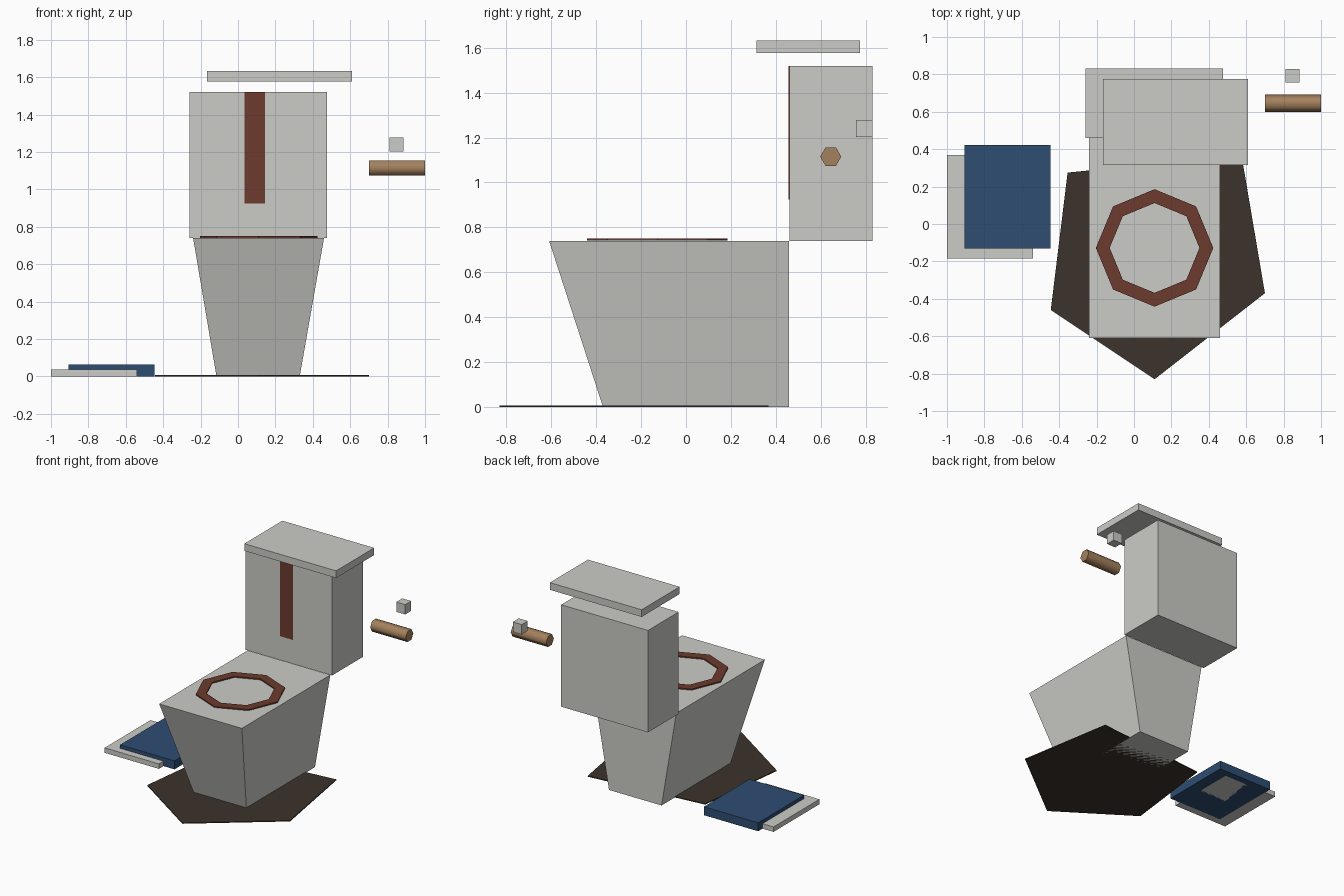
import bpy, bmesh, math
from mathutils import Matrix

cube = bpy.data.objects.get("Cube")
if cube:
    bpy.data.objects.remove(cube, do_unlink=True)


def material(name, rgb):
    m = bpy.data.materials.new(name)
    m.use_nodes = True
    colour = (*rgb, 1)
    m.diffuse_color = colour
    bsdf = next(n for n in m.node_tree.nodes if n.type == 'BSDF_PRINCIPLED')
    bsdf.inputs["Base Color"].default_value = colour
    bsdf.inputs["Roughness"].default_value = 0.8
    return m


porcelain = material("porcelain grey", (0.6, 0.6, 0.57))
rust = material("rust red", (0.15, 0.043, 0.026))
blue = material("faded blue", (0.027, 0.075, 0.17))
grime = material("dark grime", (0.045, 0.033, 0.025))
cardboard = material("cardboard brown", (0.37, 0.22, 0.11))


def finish(name, bm, mat):
    bmesh.ops.recalc_face_normals(bm, faces=bm.faces)
    mesh = bpy.data.meshes.new(name)
    bm.to_mesh(mesh)
    bm.free()
    mesh.materials.append(mat)
    ob = bpy.data.objects.new(name, mesh)
    bpy.context.collection.objects.link(ob)
    return ob


def loft(name, rings, mat, closed=False):
    """Skin matching rings of points; cap the ends, or join last to first."""
    bm = bmesh.new()
    loops = [[bm.verts.new(p) for p in ring] for ring in rings]
    n = len(loops[0])
    pairs = list(zip(loops, loops[1:]))
    if closed:
        pairs.append((loops[-1], loops[0]))
    else:
        bm.faces.new(loops[0])
        bm.faces.new(loops[-1])
    for a, b in pairs:
        for i in range(n):
            j = (i + 1) % n
            bm.faces.new((a[i], a[j], b[j], b[i]))
    return finish(name, bm, mat)


def rect(x, y, z):
    return [(x[0], y[0], z), (x[1], y[0], z), (x[1], y[1], z), (x[0], y[1], z)]


def box(name, x, y, z, mat):
    return loft(name, [rect(x, y, h) for h in z], mat)


# Bowl: tapered block with a straight back
loft("bowl", [rect((-0.115, 0.33), (-0.37, 0.46), 0),
              rect((-0.24, 0.46), (-0.61, 0.46), 0.74)], porcelain)

# Tank, its shifted lid, and the stain down its front
box("tank", (-0.26, 0.475), (0.461, 0.831), (0.74, 1.52), porcelain)
box("tank_lid", (-0.167, 0.61), (0.315, 0.775), (1.577, 1.632), porcelain)
box("tank_stain", (0.035, 0.145), (0.456, 0.461), (0.925, 1.52), rust)


# Octagonal seat ring
def octagon(r, z):
    return [(0.11 + r * math.cos(i * math.pi / 4),
             -0.128 + r * math.sin(i * math.pi / 4), z) for i in range(8)]


loft("seat_ring", [octagon(0.314, 0.741), octagon(0.314, 0.75),
                   octagon(0.24, 0.75), octagon(0.24, 0.741)], rust, closed=True)

# Uneven grime patch on the floor
patch = [(0.11, -0.83), (0.70, -0.37), (0.575, 0.367), (-0.355, 0.275), (-0.445, -0.46)]
loft("floor_grime", [[(x, y, z) for x, y in patch] for z in (0, 0.007)], grime)

# Two flat slabs beside the bowl
box("lower_slab", (-1.0, -0.54), (-0.185, 0.37), (0, 0.038), porcelain)
box("upper_slab", (-0.907, -0.447), (-0.13, 0.422), (0, 0.065), blue)

# Paper core and the small bracket
bm = bmesh.new()
bmesh.ops.create_cone(bm, cap_ends=True, segments=6, radius1=0.047, radius2=0.047, depth=0.3)
turn = Matrix.Rotation(math.radians(90), 4, 'Y')
bmesh.ops.transform(bm, matrix=turn, verts=bm.verts)
# Put two corners of the hexagon level, front and back
if max(v.co.z for v in bm.verts) > 0.045:
    bmesh.ops.transform(bm, matrix=Matrix.Rotation(math.radians(90), 4, 'X'), verts=bm.verts)
bmesh.ops.translate(bm, vec=(0.85, 0.645, 1.115), verts=bm.verts)
core = finish("paper_core", bm, cardboard)
bpy.ops.object.select_all(action='DESELECT')
core.select_set(True)
bpy.context.view_layer.objects.active = core
bpy.ops.object.shade_smooth_by_angle(angle=math.radians(70))

box("bracket", (0.81, 0.885), (0.757, 0.83), (1.203, 1.278), porcelain)
